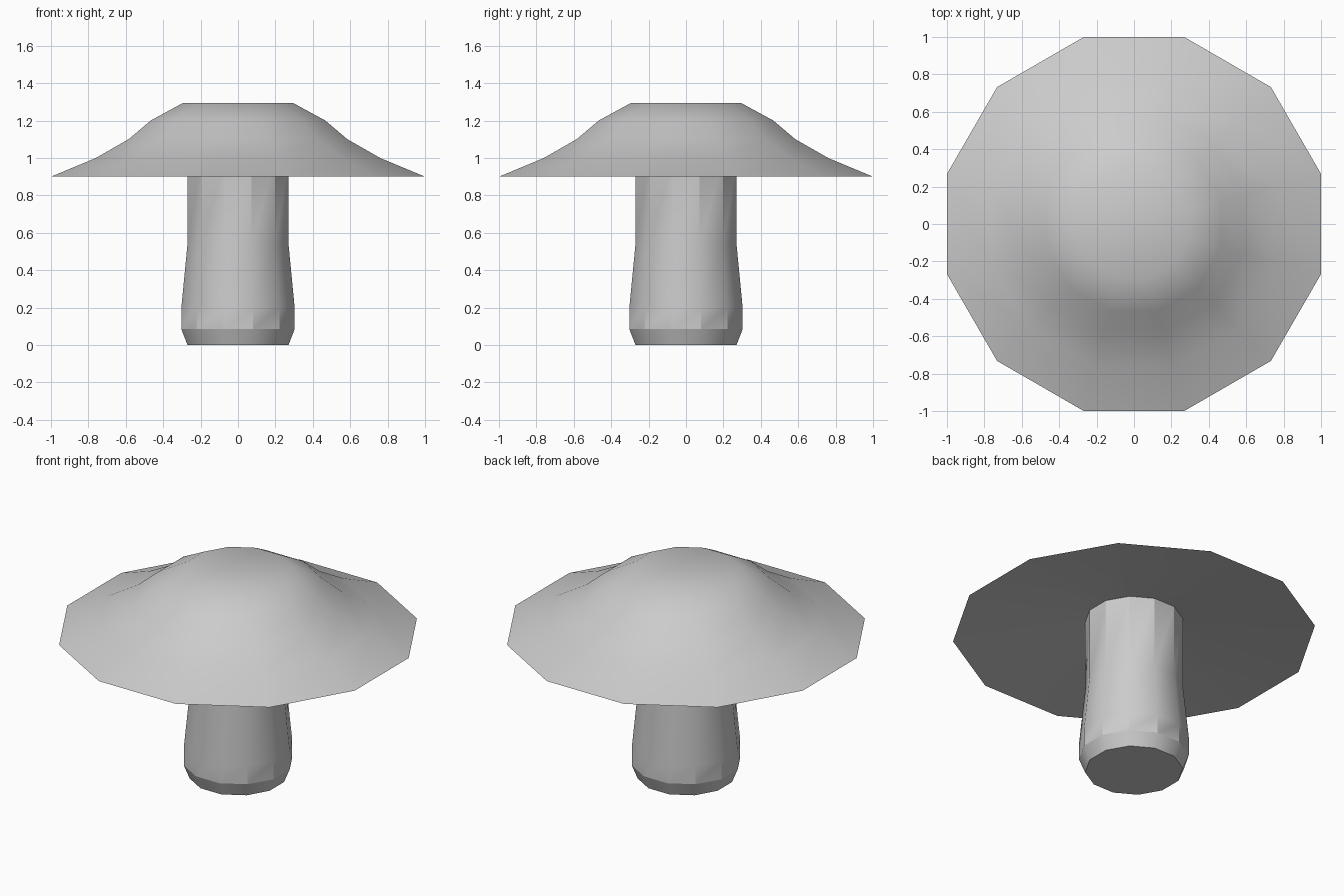
import bpy, bmesh, math

if "Cube" in bpy.data.objects:
    bpy.data.objects.remove(bpy.data.objects["Cube"])

SIDES = 12


def lathe(name, profile, angle, sharp_z=()):
    """12-sided turned body; profile = (half width across flats, z).
    A half width of 0 closes that end in a point."""
    bm = bmesh.new()
    rings = []
    for half, z in profile:
        if half == 0:
            rings.append([bm.verts.new((0, 0, z))] * SIDES)
            continue
        r = half / math.cos(math.pi / SIDES)
        rings.append([bm.verts.new((r * math.cos((i + 0.5) * math.tau / SIDES),
                                    r * math.sin((i + 0.5) * math.tau / SIDES), z))
                      for i in range(SIDES)])
    for a, b in zip(rings, rings[1:]):
        for i in range(SIDES):
            j = (i + 1) % SIDES
            loop = dict.fromkeys((a[i], a[j], b[j], b[i]))
            bm.faces.new(list(loop))
    mesh = bpy.data.meshes.new(name)
    bm.to_mesh(mesh)
    bm.free()
    obj = bpy.data.objects.new(name, mesh)
    bpy.context.collection.objects.link(obj)
    bpy.ops.object.select_all(action='DESELECT')
    obj.select_set(True)
    bpy.context.view_layer.objects.active = obj
    bpy.ops.object.shade_smooth_by_angle(angle=math.radians(angle))
    # Keep chosen rings crisp
    for e in mesh.edges:
        zs = [mesh.vertices[v].co.z for v in e.vertices]
        if any(all(abs(z - s) < 1e-4 for z in zs) for s in sharp_z):
            e.use_edge_sharp = True
    return obj


# Stem: narrow foot, swollen base, straight neck running up into the cap
lathe("mushroom_stem", [(0, 0), (0.27, 0), (0.303, 0.085), (0.303, 0.2),
                        (0.27, 0.54), (0.27, 0.985)], 29.99, sharp_z=(0.085,))

# Cap: hollowed underside, flared brim, very slightly dished crown
lathe("mushroom_cap", [(0.27, 0.985), (1.0, 0.9), (0.76, 1.0), (0.585, 1.1),
                       (0.467, 1.2), (0.293, 1.295), (0, 1.275)], 60,
      sharp_z=(0.9,))
